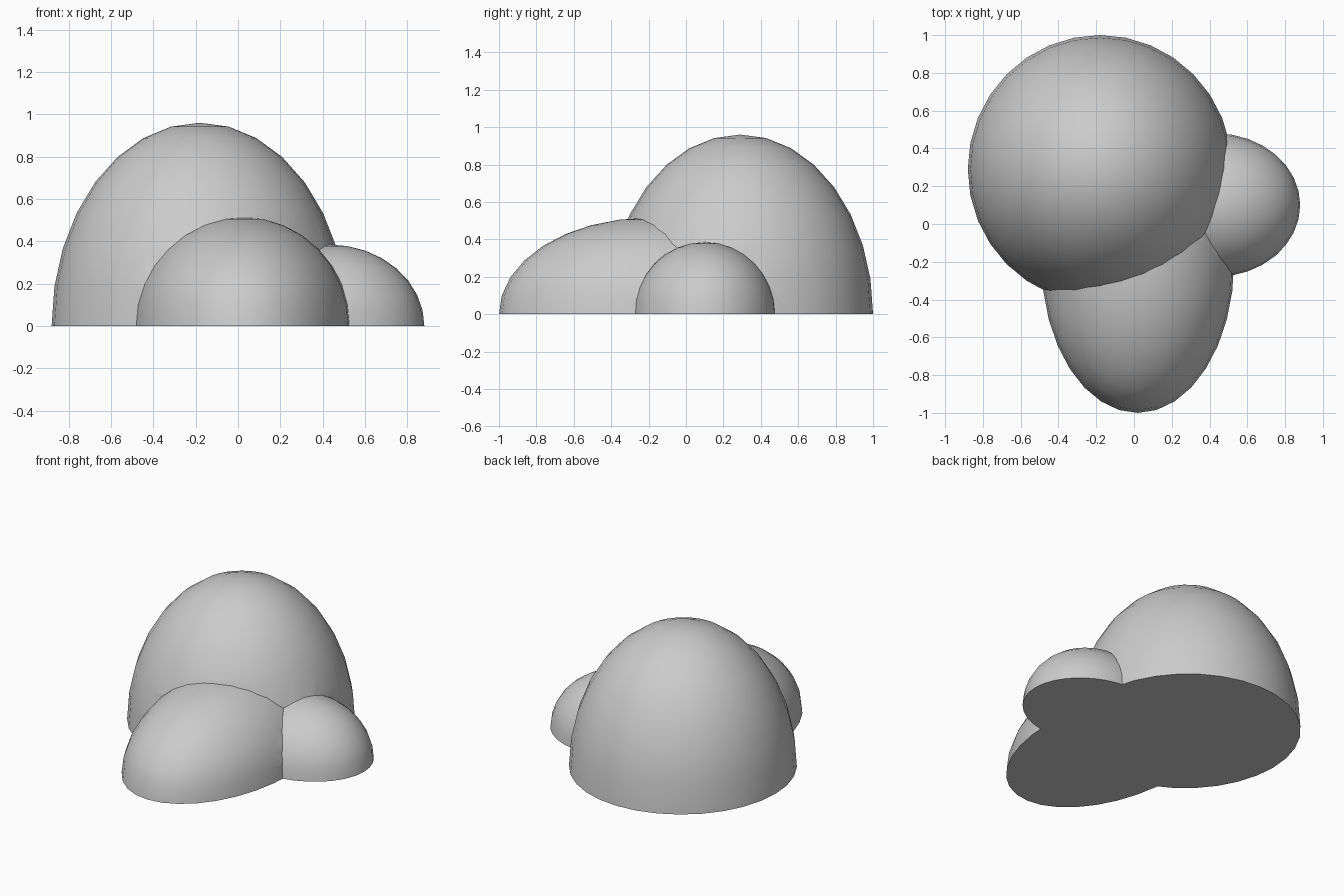
import bpy, bmesh, math

if "Cube" in bpy.data.objects:
    bpy.data.objects.remove(bpy.data.objects["Cube"])


def lobe(name, centre, radii):
    """Ellipsoid centred on the ground plane."""
    bpy.ops.mesh.primitive_uv_sphere_add(segments=32, ring_count=16, radius=1,
                                         location=(*centre, 0))
    ob = bpy.context.object
    ob.name = name
    ob.scale = radii
    bpy.ops.object.transform_apply(location=True, rotation=True, scale=True)
    return ob


# Three overlapping rounded lobes
mound = lobe("rounded_mound", (-0.18, 0.29), (0.70, 0.71, 0.96))
others = [lobe("front_lobe", (0.02, -0.20), (0.51, 0.80, 0.515)),
          lobe("side_lobe", (0.43, 0.10), (0.45, 0.38, 0.385))]

# Merge them into one body
bpy.context.view_layer.objects.active = mound
for ob in others:
    mod = mound.modifiers.new("union", 'BOOLEAN')
    mod.operation = 'UNION'
    mod.solver = 'EXACT'
    mod.object = ob
    bpy.ops.object.modifier_apply(modifier=mod.name)
    bpy.data.objects.remove(ob)

# Slice off everything below the ground and cap the base
bm = bmesh.new()
bm.from_mesh(mound.data)
bmesh.ops.bisect_plane(bm, geom=bm.verts[:] + bm.edges[:] + bm.faces[:], dist=1e-4,
                       plane_co=(0, 0, 0), plane_no=(0, 0, 1), clear_inner=True)
bmesh.ops.remove_doubles(bm, verts=bm.verts[:], dist=1e-4)
rim = [e for e in bm.edges if e.is_boundary]
bmesh.ops.holes_fill(bm, edges=rim, sides=0)
bmesh.ops.recalc_face_normals(bm, faces=bm.faces[:])
bm.to_mesh(mound.data)
bm.free()

# Smooth lobes with crisp creases
bpy.ops.object.select_all(action='DESELECT')
mound.select_set(True)
bpy.context.view_layer.objects.active = mound
bpy.ops.object.shade_smooth_by_angle(angle=math.radians(30))
